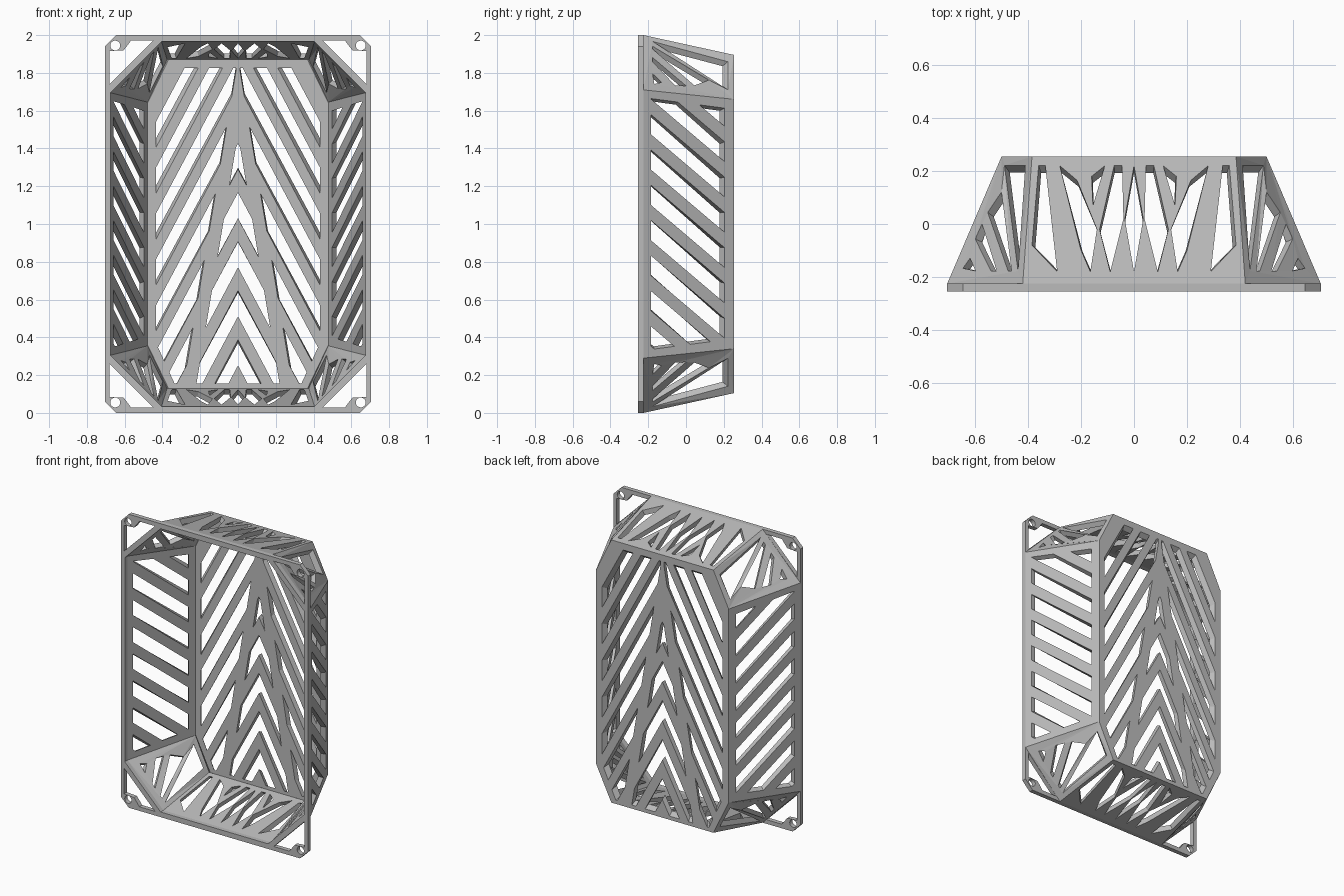
import bpy, bmesh, math
from mathutils import Vector

cube = bpy.data.objects.get("Cube")
if cube:
    bpy.data.objects.remove(cube, do_unlink=True)

grey = bpy.data.materials.new("light grey")
grey.use_nodes = True
grey.diffuse_color = (0.5, 0.5, 0.5, 1)
bsdf = next(n for n in grey.node_tree.nodes if n.type == 'BSDF_PRINCIPLED')
bsdf.inputs["Base Color"].default_value = grey.diffuse_color


def sheet(name, outline, holes, place):
    """Fill an outline with holes, then place(a, b, w) bends it; w = 0 outside, 1 inside."""
    curve = bpy.data.curves.new(name, 'CURVE')
    curve.dimensions = '2D'
    curve.fill_mode = 'BOTH'
    curve.extrude = 0.5
    for loop in [outline] + holes:
        spline = curve.splines.new('POLY')
        spline.points.add(len(loop) - 1)
        for point, (a, b) in zip(spline.points, loop):
            point.co = (a, b, 0, 1)
        spline.use_cyclic_u = True
    temp = bpy.data.objects.new("temp", curve)
    bpy.context.collection.objects.link(temp)
    bpy.context.view_layer.update()
    graph = bpy.context.evaluated_depsgraph_get()
    mesh = bpy.data.meshes.new_from_object(temp.evaluated_get(graph))
    bpy.data.objects.remove(temp, do_unlink=True)
    bm = bmesh.new()
    bm.from_mesh(mesh)
    bmesh.ops.remove_doubles(bm, verts=bm.verts, dist=1e-5)
    for v in bm.verts:
        v.co = place(v.co.x, v.co.y, 0.5 - v.co.z)
    bmesh.ops.recalc_face_normals(bm, faces=bm.faces)
    bm.to_mesh(mesh)
    bm.free()
    mesh.name = name
    mesh.materials.clear()
    mesh.materials.append(grey)
    for f in mesh.polygons:
        f.material_index = 0
        f.use_smooth = False
    obj = bpy.data.objects.new(name, mesh)
    bpy.context.collection.objects.link(obj)
    return obj


def clip(limits):
    """Convex polygon where a*x + b*z <= c for every limit."""
    poly = [(-4, -4), (4, -4), (4, 4), (-4, 4)]
    for a, b, c in limits:
        out = []
        for p, q in zip(poly, poly[1:] + poly[:1]):
            dp, dq = a * p[0] + b * p[1] - c, a * q[0] + b * q[1] - c
            if dp <= 0:
                out.append(p)
            if dp * dq < 0:
                f = dp / (dp - dq)
                out.append((p[0] + f * (q[0] - p[0]), p[1] + f * (q[1] - p[1])))
        poly = out
    area = sum(p[0] * q[1] - q[0] * p[1] for p, q in zip(poly, poly[1:] + poly[:1])) / 2
    return poly if area > 0.0006 else []


def strip(slope, top, height):
    return [(slope, 1, top), (-slope, -1, height - top)]


def mirror(loop):
    return [(-a, b) for a, b in reversed(loop)]


def octagon(x, hz, cx, cz, y):
    quarter = [(cx, hz), (x, cz), (x, -cz), (cx, -hz)]
    return [Vector((a, y, 1 + b)) for a, b in quarter + [(-a, -b) for a, b in quarter]]


# Front and back rims of the tapered basket, outside and inside
outer_front = octagon(0.705, 1.0, 0.42, 0.71, -0.225)
outer_back = octagon(0.5, 0.895, 0.385, 0.66, 0.255)
inner_front = octagon(0.675, 0.965, 0.405, 0.695, -0.225)
inner_back = octagon(0.478, 0.87, 0.375, 0.645, 0.225)

# Mounting flange with corner windows and screw holes
corner = [(0.645, 0), (0.705, 0.06)]
edge = corner + [(x, 2 - z) for x, z in reversed(corner)]
flange_outline = edge + mirror(edge)
window = [(0.68, 0.74), (0.448, 0.972), (0.565, 0.972), (0.605, 0.92), (0.68, 0.915)]
flange_holes = [[(p.x, p.z) for p in inner_front]]
for sx in (-1, 1):
    for sz in (-1, 1):
        flange_holes.append([(sx * x, 1 + sz * z) for x, z in window])
        ring = [2 * math.pi * i / 20 for i in range(20)]
        flange_holes.append([(sx * 0.65 + 0.026 * math.cos(a),
                              1 + sz * 0.945 + 0.026 * math.sin(a)) for a in ring])
sheet("mounting_flange", flange_outline, flange_holes,
      lambda a, b, w: Vector((a, -0.225 - 0.03 * w, b)))

# Back panel: slanted slots outside the stem, chevrons inside it
back_holes = []
frame = [(1, 0, 0.455), (0, 1, 1.85), (0, -1, -0.13),
         (2.15, 1, 2.624), (2.15, -1, 0.624)]
stem = 1 / 5.9
for k in range(-6, 5):
    slot = clip(strip(1.85, 1.647 + 0.25 * k, 0.14) + frame
                + [(-1, -stem, -1.9 * stem), (-1, 0, -0.012)])
    if slot:
        back_holes += [slot, mirror(slot)]
for k in range(5):
    half = clip(strip(1.85, 0.37 + 0.267 * k, 0.14) + frame
                + [(-1, 0, 0), (1, stem, 1.9 * stem - 0.07)])
    for i in range(len(half)):
        if abs(half[i][0]) < 1e-5 and abs(half[i - 1][0]) < 1e-5:
            half = half[i:] + half[:i]
            back_holes.append(half + mirror(half[1:-1]))
            break
sheet("back_panel", [(p.x, p.z) for p in outer_back], back_holes,
      lambda a, b, w: Vector((a * (1 - 0.044 * w), 0.255 - 0.03 * w,
                              1 + (b - 1) * (1 - 0.028 * w))))

# Side wall slots, as (across, back to front) fractions
side_holes = []
for k in range(12):
    slot = clip(strip(0.85, 0.3 + 0.187 * k, 0.105)
                + [(1, 0, 0.205), (-1, 0, 0.185), (0.13, 1, 1.64), (0.13, -1, -0.36)])
    if slot:
        loop = []
        for y, z in slot:
            t = (0.255 - y) / 0.48
            loop.append((0.5 + (z - 1) / (1.32 + 0.1 * t), t))
        side_holes.append(loop)

# Top and bottom wall openings, mirrored about the middle
half_cuts = [
    [(0.045, 0.22), (0.075, 0.22), (0.13, -0.02), (0.09, -0.18), (0.04, 0.02)],
    [(0.11, 0.22), (0.16, 0.18), (0.155, 0.07)],
    [(0.28, 0.22), (0.215, 0.165), (0.14, -0.02), (0.165, -0.18), (0.2, -0.1)],
    [(0.335, 0.22), (0.36, 0.22), (0.385, -0.08), (0.29, -0.18)]]
cuts = half_cuts + [mirror(c) for c in half_cuts]
cuts.append([(0, 0.22), (0.035, 0.02), (0, -0.18), (-0.035, 0.02)])
end_holes = []
for cut in cuts:
    loop = []
    for x, y in cut:
        t = (0.255 - y) / 0.48
        loop.append((0.5 + 0.5 * x / (0.385 + 0.035 * t), t))
    end_holes.append(loop)

# Corner wall openings fanning from the front
corner_holes = [
    [(0.18, 0.07), (0.8, 0.07), (0.08, 0.9)],
    [(0.65, 0.28), (0.8, 0.44), (0.22, 0.9), (0.17, 0.9)],
    [(0.83, 0.53), (0.85, 0.65), (0.46, 0.9), (0.38, 0.9)],
    [(0.82, 0.8), (0.87, 0.88), (0.68, 0.9)]]

# Eight sloping walls around the basket
walls = [("upper_left_corner_wall", corner_holes, False),
         ("left_side_wall", side_holes, True),
         ("lower_left_corner_wall", corner_holes, True),
         ("bottom_wall", end_holes, False),
         ("lower_right_corner_wall", corner_holes, False),
         ("right_side_wall", side_holes, False),
         ("upper_right_corner_wall", corner_holes, True),
         ("top_wall", end_holes, False)]
for i, (name, holes, flip) in enumerate(walls):
    j = (i + 1) % 8

    def place(u, t, w):
        u = 1 - u if flip else u
        outside = outer_back[i].lerp(outer_back[j], u).lerp(
            outer_front[i].lerp(outer_front[j], u), t)
        inside = inner_back[i].lerp(inner_back[j], u).lerp(
            inner_front[i].lerp(inner_front[j], u), t)
        return outside.lerp(inside, w)

    sheet(name, [(0, 0), (1, 0), (1, 1), (0, 1)], holes, place)
